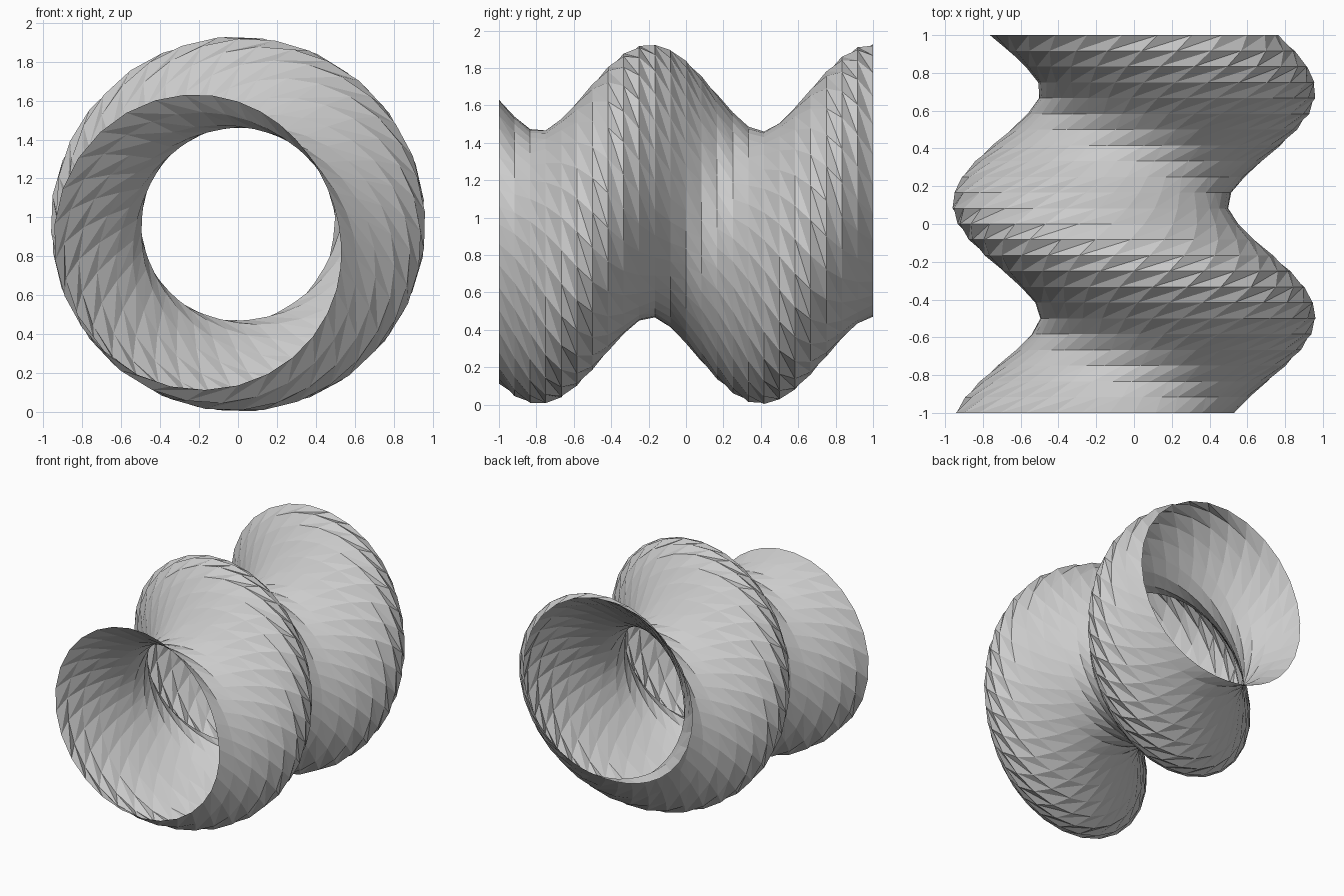
import bpy
import bmesh
from math import sin, cos, radians, pi

if "Cube" in bpy.data.objects:
    bpy.data.objects.remove(bpy.data.objects["Cube"])

SIDES = 32                    # vertices around each ring
STEPS = 24                    # bands along the length
RADIUS, SWELL = 0.73, 0.235   # mean radius and depth of the spiral wave
CENTRE_Z = 0.965
CREST_START, CREST_TURN = radians(205), radians(605)
RING_TWIST = radians(-5)      # the mesh twists against the wave

bm = bmesh.new()

# Rings of the open tube: radius swells on the side facing the spiral crest
rings = []
for k in range(STEPS + 1):
    t = k / STEPS
    crest = CREST_START + CREST_TURN * t
    ring = []
    for i in range(SIDES):
        a = 2 * pi * i / SIDES + RING_TWIST * k
        r = RADIUS + SWELL * cos(a - crest)
        ring.append(bm.verts.new((r * cos(a), -1 + 2 * t, CENTRE_Z + r * sin(a))))
    rings.append(ring)

# Triangulated skin, diagonals leaning across the crest
for lower, upper in zip(rings, rings[1:]):
    for i in range(SIDES):
        j = (i + 1) % SIDES
        bm.faces.new((lower[i], upper[i], lower[j]))
        bm.faces.new((lower[j], upper[i], upper[j]))

mesh = bpy.data.meshes.new("spiral_tube")
bm.to_mesh(mesh)
bm.free()
tube = bpy.data.objects.new("spiral_tube", mesh)
bpy.context.collection.objects.link(tube)
